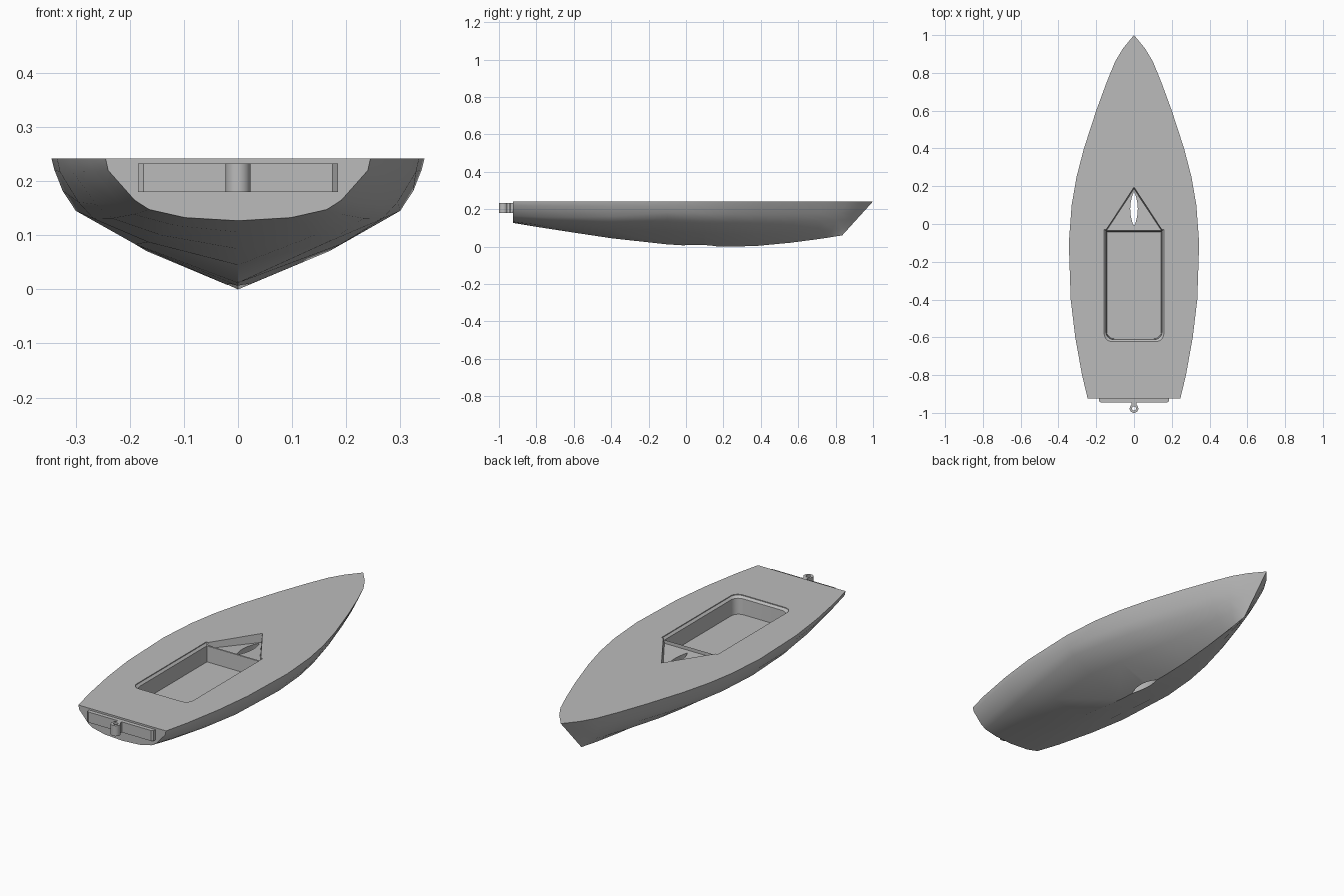
import bpy, bmesh
from math import pi, sin, cos, radians

cube = bpy.data.objects.get("Cube")
if cube:
    bpy.data.objects.remove(cube, do_unlink=True)

GREY = (0.5, 0.5, 0.5, 1)
mat = bpy.data.materials.new("hull grey")
mat.use_nodes = True
mat.diffuse_color = GREY
mat.node_tree.nodes["Principled BSDF"].inputs["Base Color"].default_value = GREY

DECK = 0.242


def loft(name, rings):
    """Skin closed rings of equal length and cap both ends."""
    bm = bmesh.new()
    vs = [[bm.verts.new(p) for p in ring] for ring in rings]
    n = len(rings[0])
    for a, b in zip(vs, vs[1:]):
        for i in range(n):
            j = (i + 1) % n
            bm.faces.new((a[i], a[j], b[j], b[i]))
    bm.faces.new(vs[0])
    if len({tuple(v.co) for v in vs[-1]}) == n:
        bm.faces.new(vs[-1])
    bmesh.ops.remove_doubles(bm, verts=bm.verts, dist=1e-5)
    bmesh.ops.recalc_face_normals(bm, faces=bm.faces)
    mesh = bpy.data.meshes.new(name)
    bm.to_mesh(mesh)
    bm.free()
    mesh.materials.append(mat)
    ob = bpy.data.objects.new(name, mesh)
    bpy.context.collection.objects.link(ob)
    return ob


def prism(name, outline, z0, z1):
    return loft(name, [[(x, y, z) for x, y in outline] for z in (z0, z1)])


def activate(ob):
    bpy.ops.object.select_all(action="DESELECT")
    ob.select_set(True)
    bpy.context.view_layer.objects.active = ob


def combine(ob, other, operation):
    activate(ob)
    mod = ob.modifiers.new("combine", "BOOLEAN")
    mod.object, mod.operation, mod.solver = other, operation, "EXACT"
    bpy.ops.object.modifier_apply(modifier=mod.name)
    bpy.data.objects.remove(other, do_unlink=True)


def smooth(ob):
    activate(ob)
    bpy.ops.object.shade_smooth_by_angle(angle=radians(28))


def mix(a, b, t):
    return a + (b - a) * t


# Hull: half sections as fractions of half width and depth, deck edge to keel
STERN = [(1, 1), (.98, .81), (.78, .33), (.67, .18), (.4, .05), (0, 0)]
MIDDLE = [(1, 1), (.985, .91), (.94, .74), (.87, .58), (.55, .31), (0, 0)]
BOW = [(1, 1), (.94, .88), (.8, .66), (.64, .47), (.35, .22), (0, 0)]
# Stations: deck y, keel y, half width, keel height
STATIONS = [(-.925, -.925, .245, .127), (-.8, -.8, .275, .106), (-.6, -.6, .311, .075),
            (-.4, -.4, .335, .045), (-.1, -.1, .345, .012), (.1, .1, .33, 0),
            (.25, .25, .304, 0), (.4, .38, .265, .004), (.6, .56, .2, .021),
            (.75, .69, .145, .038), (.86, .76, .1, .048), (.93, .8, .058, .055),
            (1, .835, 0, .06)]


def section(yd, yk, w, keel):
    mid_y = -.1
    end, t = (STERN, (mid_y - yd) / .825) if yd < mid_y else (BOW, (yd - mid_y) / 1.1)
    half = []
    for (mx, mz), (ex, ez) in zip(MIDDLE, end):
        f = mix(mz, ez, t)
        half.append((w * mix(mx, ex, t), mix(yk, yd, f), mix(keel, DECK, f)))
    return half + [(-x, y, z) for x, y, z in reversed(half[:-1])]


hull = loft("hull", [section(*s) for s in STATIONS])


# Cockpit well with rounded aft corners and a chamfered rim
def well(inset, z):
    w, front, aft, r = .158 - inset, -.028 - inset, -.622 + inset, .04
    side = [(w, front)]
    for i in range(6):
        a = i * pi / 10
        side.append((w - r + r * cos(a), aft + r - r * sin(a)))
    return [(x, y, z) for x, y in side + [(-x, y) for x, y in reversed(side)]]


combine(hull, loft("well_cutter", [well(0, .26), well(0, .238), well(.01, .228), well(.014, .15)]),
        "DIFFERENCE")

# Triangular recess ahead of the well, its floor falling gently forward
recess = loft("recess_cutter", [
    [(-.155, -.035, .26), (.155, -.035, .26), (0, .2, .26)],
    [(-.145, -.035, .214), (.145, -.035, .214), (0, .185, .2)]])
combine(hull, recess, "DIFFERENCE")

# Centreboard slot through the keel
STEPS = 10
side = [(.02 * sin(pi * i / STEPS) ** .8, mix(-.012, .172, i / STEPS)) for i in range(STEPS + 1)]
slot = side + [(-x, y) for x, y in reversed(side[1:-1])]
combine(hull, prism("slot_cutter", slot, -.1, .3), "DIFFERENCE")
smooth(hull)

# Transom plate with bevelled ends
Z0, Z1 = .18, .233
prism("transom_plate", [(-.185, -.92), (-.185, -.938), (-.175, -.945),
                        (.175, -.945), (.185, -.938), (.185, -.92)], Z0, Z1)


# Rudder fitting: neck and pierced eye
def circle(r, n=24):
    return [(r * cos(2 * pi * i / n), -.977 + r * sin(2 * pi * i / n)) for i in range(n)]


eye = prism("rudder_fitting", circle(.023), Z0, Z1)
combine(eye, prism("neck", [(-.012, -.94), (.012, -.94), (.012, -.975), (-.012, -.975)], Z0, Z1),
        "UNION")
combine(eye, prism("pin_cutter", circle(.011), .1, .3), "DIFFERENCE")
smooth(eye)
